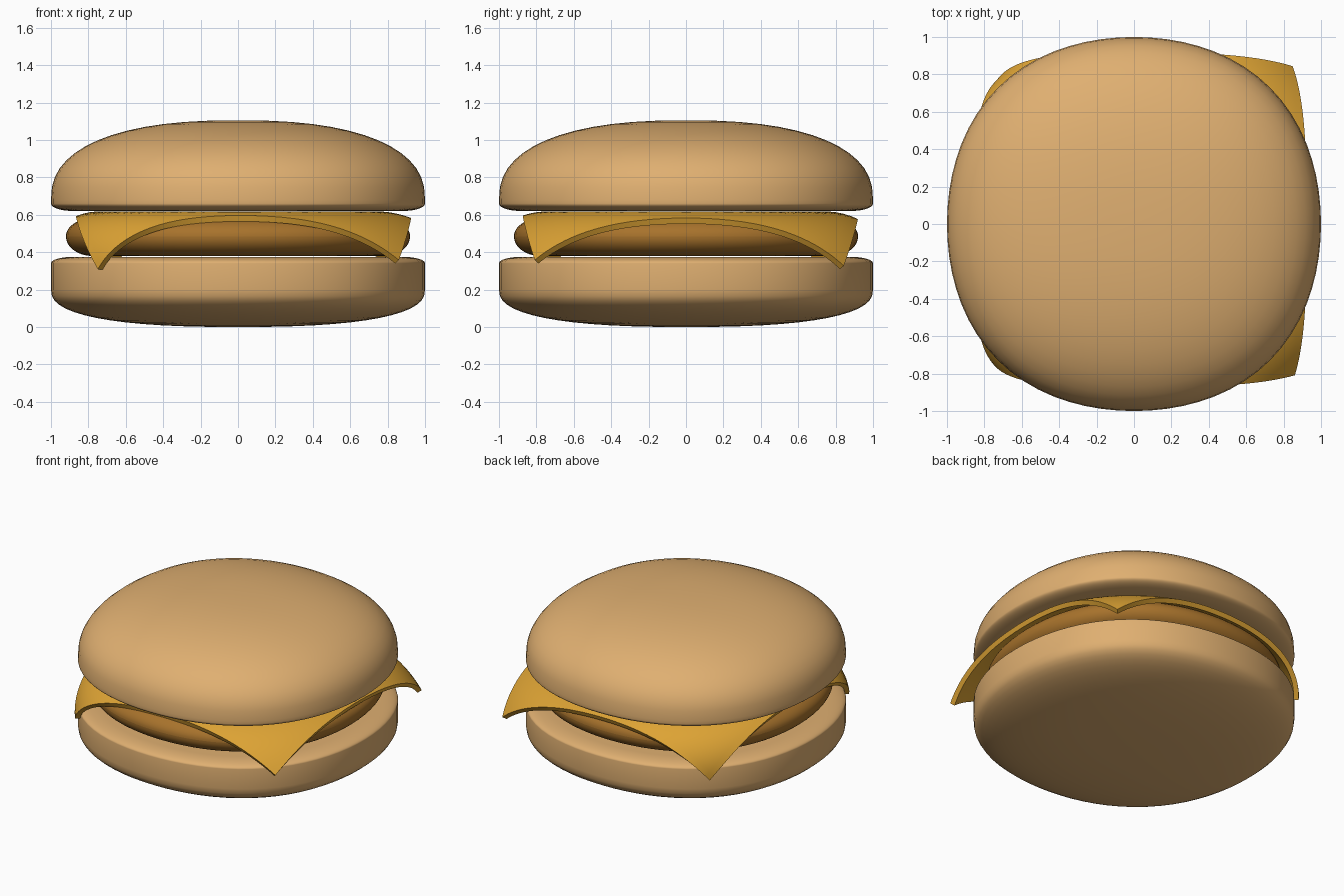
import bpy, bmesh
from math import sin, cos, pi, atan2, hypot

cube = bpy.data.objects.get("Cube")
if cube:
    bpy.data.objects.remove(cube, do_unlink=True)


def material(name, color):
    mat = bpy.data.materials.new(name)
    mat.use_nodes = True
    mat.diffuse_color = color
    bsdf = mat.node_tree.nodes["Principled BSDF"]
    bsdf.inputs["Base Color"].default_value = color
    bsdf.inputs["Roughness"].default_value = 0.7
    return mat


def finish(name, bm, mat):
    """Turn a bmesh into a selected, active object."""
    bmesh.ops.recalc_face_normals(bm, faces=bm.faces)
    mesh = bpy.data.meshes.new(name)
    bm.to_mesh(mesh)
    bm.free()
    mesh.materials.append(mat)
    obj = bpy.data.objects.new(name, mesh)
    bpy.context.collection.objects.link(obj)
    bpy.ops.object.select_all(action='DESELECT')
    obj.select_set(True)
    bpy.context.view_layer.objects.active = obj
    return obj


def quarter(rim, inner, z, height, power, steps=14):
    """Rounded quarter profile running from the rim to the inner radius."""
    points = []
    for i in range(steps + 1):
        t = pi / 2 * i / steps
        r = inner + (rim - inner) * abs(cos(t)) ** (2 / power)
        points.append((max(r, 0.0), z + height * sin(t) ** (2 / power)))
    return points


def round_part(name, mat, rim, lower, upper, segments=72):
    """Lathe a lower and an upper quarter; the outline is slightly squarish."""
    profile = quarter(rim, *lower)[::-1] + quarter(rim, *upper)
    bm = bmesh.new()
    rings = []
    for r, z in profile:
        if r < 0.001:
            rings.append([bm.verts.new((0, 0, z))] * segments)
            continue
        ring = []
        for s in range(segments):
            a = 2 * pi * s / segments
            q = r * (1 + 0.03 * sin(2 * a) ** 2)
            ring.append(bm.verts.new((q * cos(a), q * sin(a), z)))
        rings.append(ring)
    for low, high in zip(rings, rings[1:]):
        for s in range(segments):
            n = (s + 1) % segments
            bm.faces.new(list(dict.fromkeys((low[s], low[n], high[n], high[s]))))
    # Close flat ends
    for ring in (rings[0], rings[-1]):
        if len(set(ring)) > 1:
            bm.faces.new(ring)
    finish(name, bm, mat)
    bpy.ops.object.shade_smooth_by_angle(angle=0.7)


bun = material("toasted bun", (0.74, 0.43, 0.165, 1))
meat = material("brown patty", (0.39, 0.17, 0.025, 1))
yellow = material("yellow cheese", (0.73, 0.37, 0.035, 1))

# Buns and patty: (inner radius, z, height, roundness) for each half
round_part("bottom_bun", bun, 1.0, (0, 0.2, -0.2, 2.5), (0.88, 0.34, 0.035, 2))
round_part("patty", meat, 0.92, (0.78, 0.485, -0.105, 2), (0.76, 0.485, 0.1, 2))
round_part("top_bun", bun, 1.0, (0.88, 0.66, -0.04, 2), (0, 0.68, 0.425, 2.4))

# Cheese slice: a square sheet bent down around the patty rim
bm = bmesh.new()
bmesh.ops.create_grid(bm, x_segments=44, y_segments=44, size=0.9)
edge = 0.74
for v in bm.verts:
    x, y = v.co.x + 0.03, v.co.y + 0.025
    r, a = hypot(x, y), atan2(y, x)
    drop = 0
    if r > edge:
        bend = 0.41 + 0.1 * x
        turn = (r - edge) / bend
        r = edge + bend * sin(turn)
        drop = bend * (1 - cos(turn))
    v.co = (r * cos(a), r * sin(a), 0.618 - drop)
cheese = finish("cheese_slice", bm, yellow)
solid = cheese.modifiers.new("thickness", 'SOLIDIFY')
solid.thickness = 0.033
solid.offset = -1
bpy.ops.object.modifier_apply(modifier=solid.name)
bpy.ops.object.shade_smooth_by_angle(angle=0.7)
